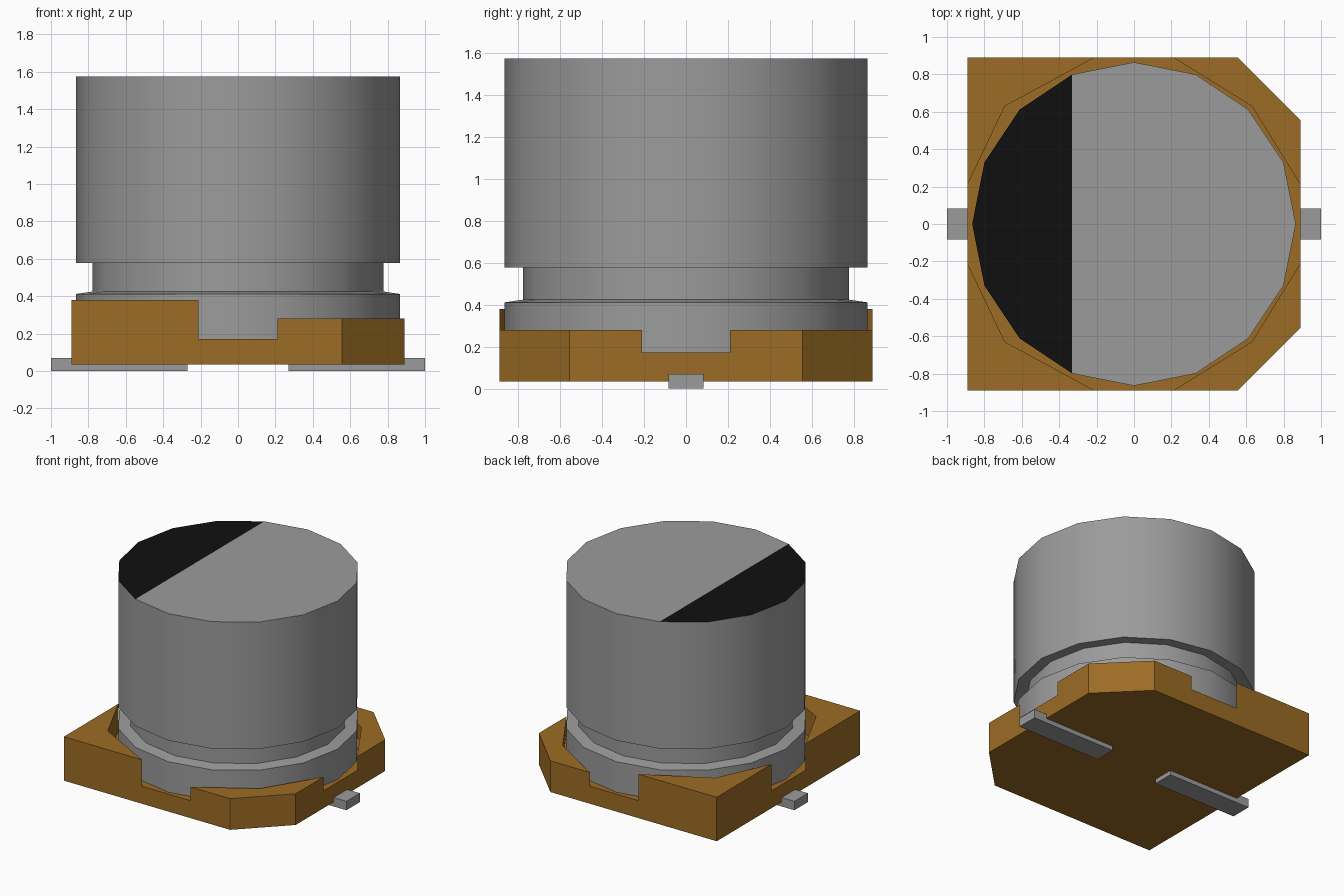
import bpy, bmesh, math

cube = bpy.data.objects.get("Cube")
if cube:
    bpy.data.objects.remove(cube, do_unlink=True)


def material(name, rgb):
    m = bpy.data.materials.new(name)
    m.use_nodes = True
    m.diffuse_color = (*rgb, 1)
    m.node_tree.nodes["Principled BSDF"].inputs["Base Color"].default_value = (*rgb, 1)
    return m


metal = material("grey metal", (0.33, 0.33, 0.33))
brown = material("brown plastic", (0.33, 0.15, 0.018))
black = material("black marking", (0.005, 0.005, 0.005))


def finish(name, bm, mats):
    bmesh.ops.remove_doubles(bm, verts=bm.verts, dist=1e-5)
    bmesh.ops.recalc_face_normals(bm, faces=bm.faces)
    mesh = bpy.data.meshes.new(name)
    bm.to_mesh(mesh)
    bm.free()
    for m in mats:
        mesh.materials.append(m)
    ob = bpy.data.objects.new(name, mesh)
    bpy.context.collection.objects.link(ob)
    return ob


# Can: 16-sided lathe with a crimped groove
SIDES = 16
profile = [(0.865, 0.17), (0.865, 0.412), (0.778, 0.425), (0.778, 0.583),
           (0.865, 0.578), (0.865, 1.575)]
bm = bmesh.new()
rings = []
for r, z in profile:
    rings.append([bm.verts.new((r * math.cos(2 * math.pi * i / SIDES),
                                r * math.sin(2 * math.pi * i / SIDES), z))
                  for i in range(SIDES)])
for lo, hi in zip(rings, rings[1:]):
    for i in range(SIDES):
        j = (i + 1) % SIDES
        bm.faces.new((lo[i], lo[j], hi[j], hi[i]))
bm.faces.new(rings[0][::-1])
# Top split along a chord: grey part and black polarity marking
top = rings[-1]
bm.faces.new(top[11:] + top[:6])
bm.faces.new(top[5:12]).material_index = 1
can = finish("can", bm, [metal, black])
bpy.ops.object.select_all(action='DESELECT')
can.select_set(True)
bpy.context.view_layer.objects.active = can
bpy.ops.object.shade_smooth_by_angle(angle=math.radians(30))

# Base: floor plate with four raised corner posts, counter-clockwise
# each post: outer path, inner point, top height
BOTTOM, FLOOR = 0.035, 0.172
E, N, C = 0.89, 0.21, 0.555
posts = [
    ([(N, -E), (C, -E), (E, -C), (E, -N)], (0.63, -0.63), 0.28),
    ([(E, N), (E, C), (C, E), (N, E)], (0.63, 0.63), 0.28),
    ([(-N, E), (-E, E), (-E, N)], (-0.69, 0.63), 0.38),
    ([(-E, -N), (-E, -E), (-N, -E)], (-0.69, -0.63), 0.38),
]
bm = bmesh.new()


def face(points):
    bm.faces.new([bm.verts.new(p) for p in points])


floor, outline = [], []
for k, (path, inner, h) in enumerate(posts):
    a, b = path[0], path[-1]
    floor += [a, inner, b]
    outline += path
    # outer walls, with the floor-level corner kept at the notches
    for p, q in zip(path, path[1:]):
        pts = [(*p, BOTTOM), (*q, BOTTOM)]
        if q == b:
            pts.append((*q, FLOOR))
        pts += [(*q, h), (*p, h)]
        if p == a:
            pts.append((*p, FLOOR))
        face(pts)
    # inner walls and post top
    for p, q in ((b, inner), (inner, a)):
        face([(*p, FLOOR), (*q, FLOOR), (*q, h), (*p, h)])
    face([(*p, h) for p in path + [inner]])
    # low wall across the notch to the next post
    n = posts[(k + 1) % 4][0][0]
    face([(*b, BOTTOM), (*n, BOTTOM), (*n, FLOOR), (*b, FLOOR)])
face([(*p, FLOOR) for p in floor])
face([(*p, BOTTOM) for p in reversed(outline)])
finish("base", bm, [brown])

# Leads: flat bars under the base
for name, s in (("left_lead", 1), ("right_lead", -1)):
    bm = bmesh.new()
    bmesh.ops.create_cube(bm, size=1)
    bmesh.ops.scale(bm, vec=(0.73, 0.167, 0.07), verts=bm.verts)
    bmesh.ops.translate(bm, vec=(s * 0.635, 0, 0.035), verts=bm.verts)
    finish(name, bm, [metal])
